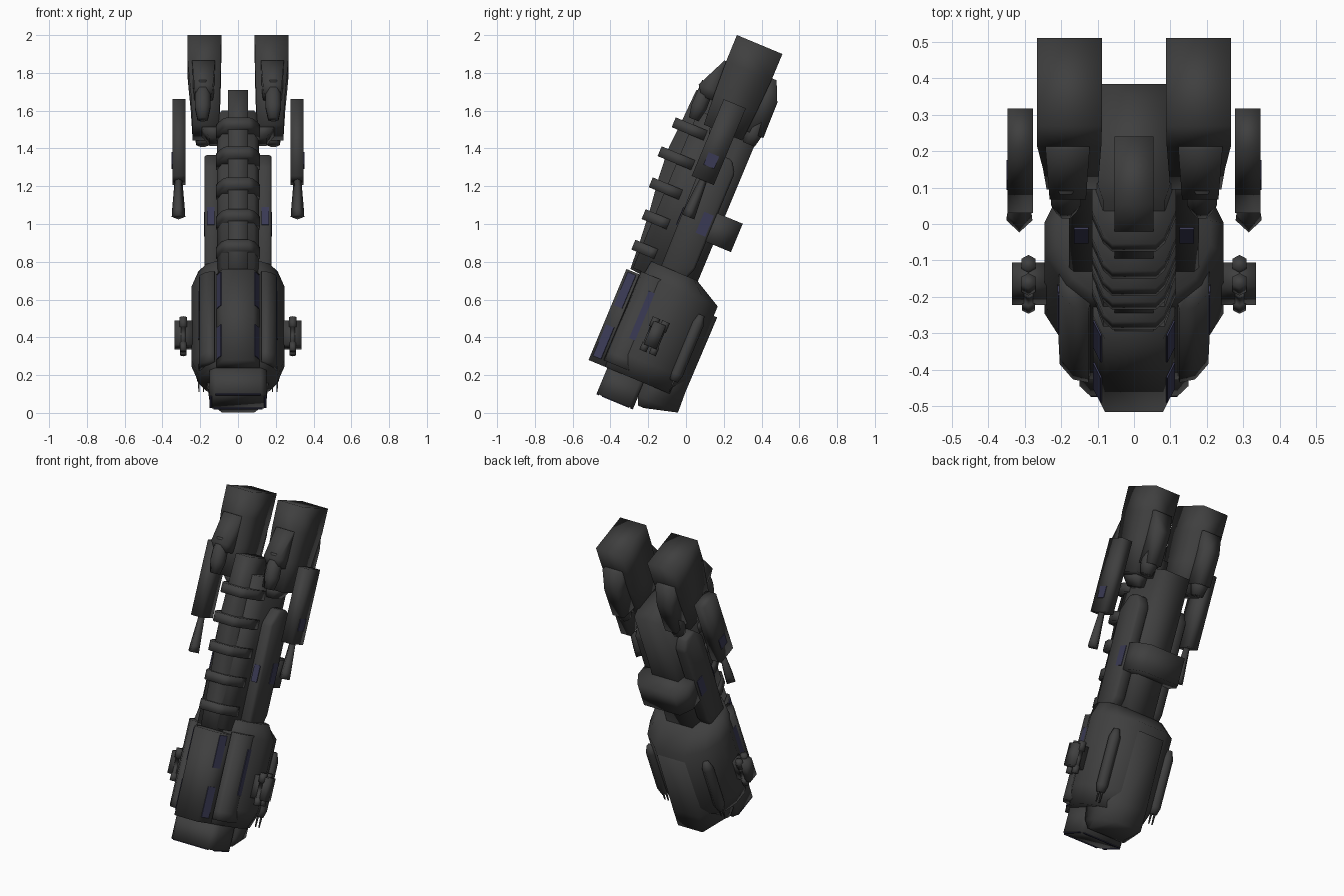
import bpy, bmesh, math

if "Cube" in bpy.data.objects:
    bpy.data.objects.remove(bpy.data.objects["Cube"])

# The ship lies along a tilted axis. Local coordinates:
# x = sideways, t = towards the back-of-hull side (front, -y), s = along the axis (up)
SN, CS = 0.3848, 0.923


def world(x, t, s):
    return (x, SN * s - CS * t, CS * s + SN * t)


def material(name, rgb):
    m = bpy.data.materials.new(name)
    m.diffuse_color = (*rgb, 1)
    m.use_nodes = True
    m.node_tree.nodes["Principled BSDF"].inputs["Base Color"].default_value = m.diffuse_color
    return m


GREY = material("dark_grey", (0.05, 0.05, 0.05))
BLUE = material("dark_navy", (0.042, 0.042, 0.09))


def shell(name, rings, mirror=False, mat=GREY, bevel=0):
    """Skin rings of (x, t, s) points, cap both ends, optionally repeat on the other side."""
    bm = bmesh.new()
    for side in ((1, -1) if mirror else (1,)):
        vs = [[bm.verts.new(world(x * side, t, s)) for x, t, s in r] for r in rings]
        n = len(vs[0])
        for a, b in zip(vs, vs[1:]):
            for i in range(n):
                j = (i + 1) % n
                bm.faces.new((a[i], a[j], b[j], b[i]))
        bm.faces.new(vs[0])
        bm.faces.new(vs[-1])
    bmesh.ops.recalc_face_normals(bm, faces=bm.faces)
    for f in bm.faces:
        f.smooth = mat is GREY
    me = bpy.data.meshes.new(name)
    bm.to_mesh(me)
    bm.free()
    me.materials.append(mat)
    ob = bpy.data.objects.new(name, me)
    bpy.context.collection.objects.link(ob)
    if bevel:
        b = ob.modifiers.new("bevel", 'BEVEL')
        b.width = bevel
        b.segments = 1
    return ob


def sym(half):
    return half + [(-x, t) for x, t in reversed(half)]


def loft(name, secs, mirror=False, **k):
    """Sections (s, [(x, t), ...]) along the axis."""
    return shell(name, [[(x, t, s) for x, t in p] for s, p in secs], mirror, **k)


def rect(x0, x1, t0, t1):
    return [(x0, t0), (x1, t0), (x1, t1), (x0, t1)]


def box(name, x0, x1, t0, t1, s0, s1, mirror=False, **k):
    p = rect(x0, x1, t0, t1)
    return loft(name, [(s0, p), (s1, p)], mirror, **k)


def prism(name, prof, x0, x1, mirror=False, **k):
    """Side profile of (s, t) points pushed across x."""
    return shell(name, [[(x, t, s) for s, t in prof] for x in (x0, x1)], mirror, **k)


def tube(name, x, t, rings, n=8, mirror=False, turn=0.5, **k):
    """Round part along the axis; rings are (s, radius)."""
    ang = [2 * math.pi * (i + turn) / n for i in range(n)]
    return loft(name, [(s, [(x + r * math.cos(a), t + r * math.sin(a)) for a in ang])
                       for s, r in rings], mirror, **k)


# --- Forward hull ---
full = [(.12, .49), (.19, .43), (.246, .335), (.246, .24), (.20, .14), (.10, .062)]
front = [(.12, .49), (.165, .43), (.204, .34), (.204, .25), (.17, .16), (.09, .08)]
back = [(.12, .478), (.168, .44), (.21, .34), (.21, .27), (.17, .235), (.10, .217)]
loft("forward_hull", [(.06, sym(front)), (.165, sym(full)), (.585, sym(full)), (.67, sym(back))])

# raised block on the hull, with coloured chamfers
block = [(.08, .584), (.113, .513), (.113, .42)]
loft("hull_top_block", [(.06, sym(block)), (.582, sym(block))])
for i, (a, b) in enumerate(((.09, .27), (.38, .57))):
    strip = [(.088, .569), (.109, .524), (.113, .526), (.092, .571)]
    loft(f"block_stripe_{i}", [(a, strip), (b, strip)], True, mat=BLUE)

# raised side plates and their stripes
plate = [(.12, .48), (.125, .51), (.168, .50), (.204, .455), (.208, .37), (.19, .35)]
loft("hull_side_plate", [(.09, plate), (.14, plate), (.60, plate)], True)
strip = [(.204, .43), (.205, .375), (.211, .375), (.209, .43)]
loft("side_plate_stripe", [(.25, strip), (.52, strip)], True, mat=BLUE)

# nose block and the coloured rim on its end
nose = [(.12, .476), (.15, .445), (.15, .29), (.13, .267)]
loft("nose_block", [(-.088, sym(nose)), (.07, sym(nose))])
box("nose_rim_front", -.12, .12, .462, .476, -.092, -.086, mat=BLUE)
box("nose_rim_back", -.13, .13, .268, .282, -.092, -.086, mat=BLUE)
box("nose_rim_side", .138, .15, .29, .445, -.092, -.086, True, mat=BLUE)

# chin keel under the hull
loft("chin_keel", [(-.062, sym([(.13, .249), (.13, .235), (.10, .215)])),
                   (-.015, sym([(.15, .27), (.15, .18), (.085, .040)])),
                   (.10, sym([(.17, .27), (.16, .15), (.09, .045)])),
                   (.53, sym([(.15, .25), (.14, .12), (.08, .042)]))])

# --- Side turrets on the hull ---
box("turret_base", .24, .335, .275, .345, .25, .385, True)
for i, t in enumerate((.283, .337)):
    tube(f"turret_barrel_{i}", .29, t, [(.215, .02), (.26, .02), (.26, .015), (.35, .015),
                                        (.35, .022), (.405, .022)], 6, True)

# --- Long gun pods low on the hull, with prongs ---
tube("gun_pod", .195, .125, [(.13, .022), (.17, .034), (.46, .034), (.51, .018)], 6, True)
for i, dx in enumerate((-.012, .012)):
    tube(f"gun_pod_prong_{i}", .195 + dx, .125, [(.07, .004), (.14, .007)], 4, True)

# --- Neck ---
neck = [(.09, .21), (.112, .29), (.112, .47), (.085, .555)]
loft("neck_body", [(.60, sym(neck)), (1.503, sym(neck))])

# side bars with tapered ends
prism("neck_side_bar", [(.64, .28), (.64, .42), (1.24, .43), (1.33, .37), (1.33, .29), (1.27, .25),
                        (.72, .25)], .10, .178, True, bevel=.012)
box("side_bar_stripe", .125, .165, .428, .433, .90, 1.00, True, mat=BLUE)
box("side_bar_flank_stripe", .176, .181, .265, .32, .90, 1.02, True, mat=BLUE)

# raised spine
prism("spine", [(.58, .45), (.59, .565), (.75, .575), (.92, .59), (1.09, .612), (1.25, .625),
                (1.42, .615), (1.60, .607), (1.60, .407), (1.45, .40)], -.053, .053)

# ribs wrapped over the spine
for i, top in enumerate((.60, .612, .642, .662, .652)):
    s = .715 + .17 * i
    rib = [(.06, top), (.085, top - .025), (.116, top - .10), (.116, .47)]
    loft(f"spine_rib_{i}", [(s - .028, sym(rib)), (s + .028, sym(rib))])

# box slung under the neck
sling = [(.17, .29), (.17, .18), (.125, .108)]
loft("under_box", [(.877, sym(sling)), (1.04, sym(sling))])

# --- Rear engines ---
loft("engine", [(1.445, rect(.10, .24, .28, .50)), (1.62, rect(.095, .25, .268, .512)),
                (1.80, rect(.09, .266, .26, .52)), (1.95, rect(.088, .267, .26, .521))], True)
shell("engine_top_fairing", [
    [(.122, .50, 1.80), (.243, .50, 1.80), (.243, .53, 1.80), (.122, .53, 1.80)],
    [(.125, .48, 1.63), (.238, .48, 1.63), (.232, .607, 1.63), (.132, .607, 1.63)],
    [(.13, .47, 1.58), (.235, .47, 1.58), (.225, .57, 1.58), (.14, .57, 1.58)]], True)
shell("engine_bottom_fairing", [
    [(.122, .30, 1.81), (.243, .30, 1.81), (.243, .235, 1.81), (.122, .235, 1.81)],
    [(.125, .30, 1.70), (.238, .30, 1.70), (.228, .185, 1.70), (.137, .185, 1.70)],
    [(.13, .30, 1.50), (.235, .30, 1.50), (.222, .182, 1.50), (.143, .182, 1.50)]], True)
tube("top_intake", .187, .56, [(1.45, .03), (1.52, .045), (1.66, .042)], 8, True)
tube("bottom_intake", .187, .24, [(1.44, .036), (1.50, .05), (1.62, .04)], 8, True)
loft("engine_mount", [(1.39, rect(.10, .15, .34, .45)), (1.46, rect(.10, .20, .33, .47))], True)

# --- Outrigger arms with flared guns ---
box("outrigger_arm", .278, .348, .328, .455, 1.17, 1.61, True)
tube("outrigger_gun", .315, .39, [(.962, .036), (1.0, .034), (1.18, .02)], 4, True, turn=0)
box("arm_stripe", .346, .351, .36, .42, 1.25, 1.32, True, mat=BLUE)
